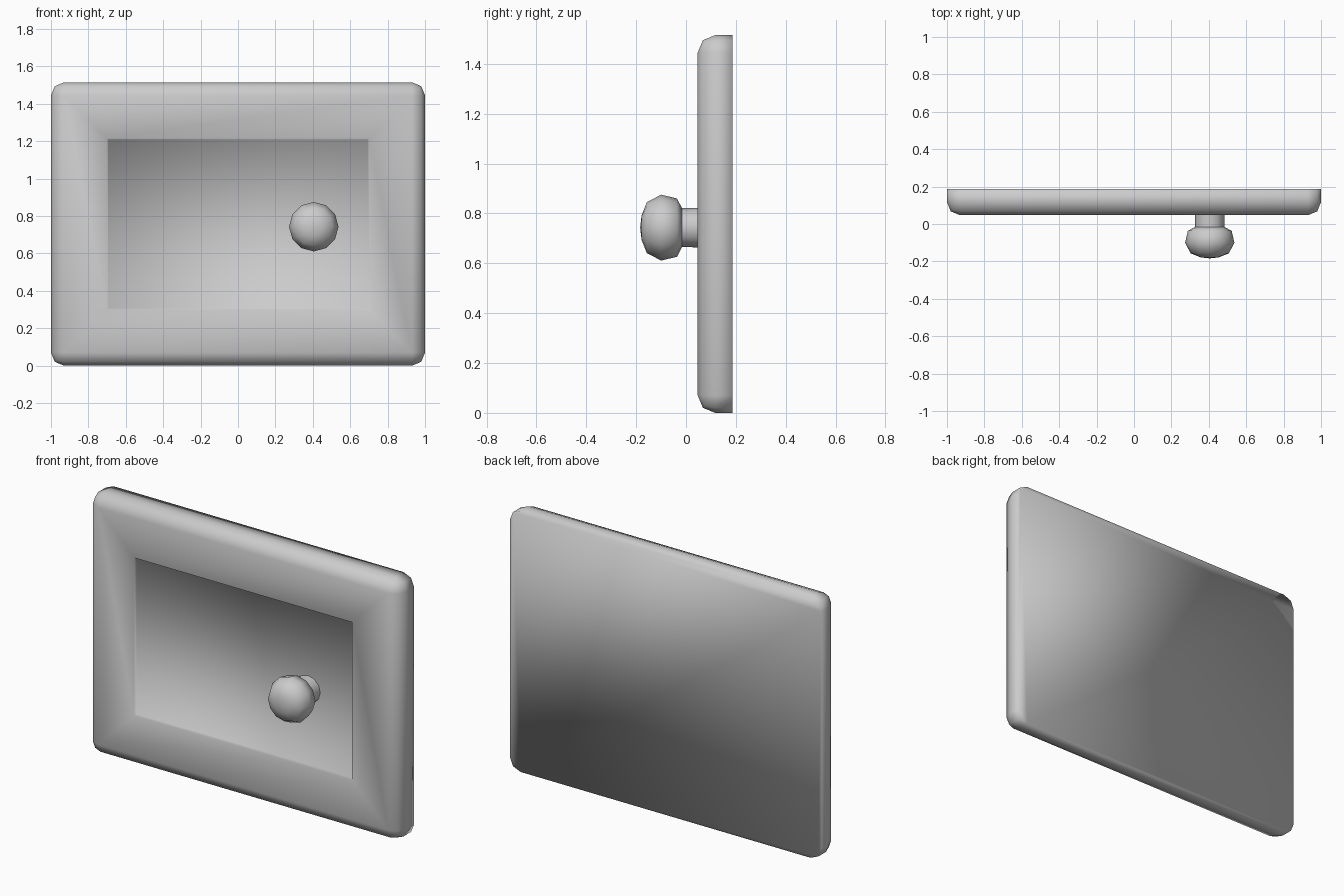
import bpy, bmesh, math
from mathutils import Matrix, Vector

cube = bpy.data.objects.get("Cube")
if cube:
    bpy.data.objects.remove(cube)

grey = bpy.data.materials.new("plain grey")
grey.use_nodes = True
COLOUR = (0.6, 0.6, 0.6, 1)
grey.diffuse_color = COLOUR
grey.node_tree.nodes["Principled BSDF"].inputs["Base Color"].default_value = COLOUR


def finish(name, bm):
    """Turn a bmesh into a smooth shaded grey object."""
    bmesh.ops.recalc_face_normals(bm, faces=bm.faces)
    mesh = bpy.data.meshes.new(name)
    bm.to_mesh(mesh)
    bm.free()
    mesh.materials.append(grey)
    mesh.shade_smooth()
    obj = bpy.data.objects.new(name, mesh)
    bpy.context.collection.objects.link(obj)
    return obj


def lathe(name, profile, centre, sides=12):
    """Spin (radius, y) points around a front-to-back axis."""
    bm = bmesh.new()
    x, z = centre
    verts = [bm.verts.new((x, y, z + r)) for r, y in profile]
    edges = [bm.edges.new(pair) for pair in zip(verts, verts[1:])]
    bmesh.ops.spin(bm, geom=verts + edges, cent=(x, 0, z), axis=(0, 1, 0),
                   angle=math.tau, steps=sides)
    bmesh.ops.remove_doubles(bm, verts=bm.verts, dist=0.0005)
    return finish(name, bm)


# Door slab: rounded everywhere except around the flat back
WIDTH, HEIGHT, FRONT, BACK = 2.0, 1.515, 0.047, 0.187
bm = bmesh.new()
bmesh.ops.create_cube(bm, size=1, matrix=Matrix.Translation(
    (0, (FRONT + BACK) / 2, HEIGHT / 2)) @ Matrix.Diagonal((WIDTH, BACK - FRONT, HEIGHT, 1)))
round_edges = [e for e in bm.edges if any(v.co.y < FRONT + 0.01 for v in e.verts)]
bmesh.ops.bevel(bm, geom=round_edges, offset=0.07, segments=2, profile=0.5,
                affect='EDGES', clamp_overlap=False)

# Shallow recessed panel inside a wide frame
bm.normal_update()
panel = min(bm.faces, key=lambda f: f.calc_center_median().y)
bmesh.ops.inset_region(bm, faces=[panel], thickness=0.23, use_even_offset=True)
bmesh.ops.inset_region(bm, faces=[panel], thickness=0.006, use_even_offset=True)
bmesh.ops.translate(bm, verts=panel.verts, vec=Vector((0, 0.015, 0)))
finish("drawer_front", bm)

# Round knob on a short neck
KNOB = (0.405, 0.743)
lathe("knob_head", [(0, -0.184), (0.05, -0.178), (0.102, -0.157), (0.132, -0.1),
                    (0.117, -0.036), (0.08, -0.017), (0, -0.017)], KNOB)
lathe("knob_neck", [(0.078, -0.02), (0.078, 0.0), (0.08, 0.07)], KNOB)
